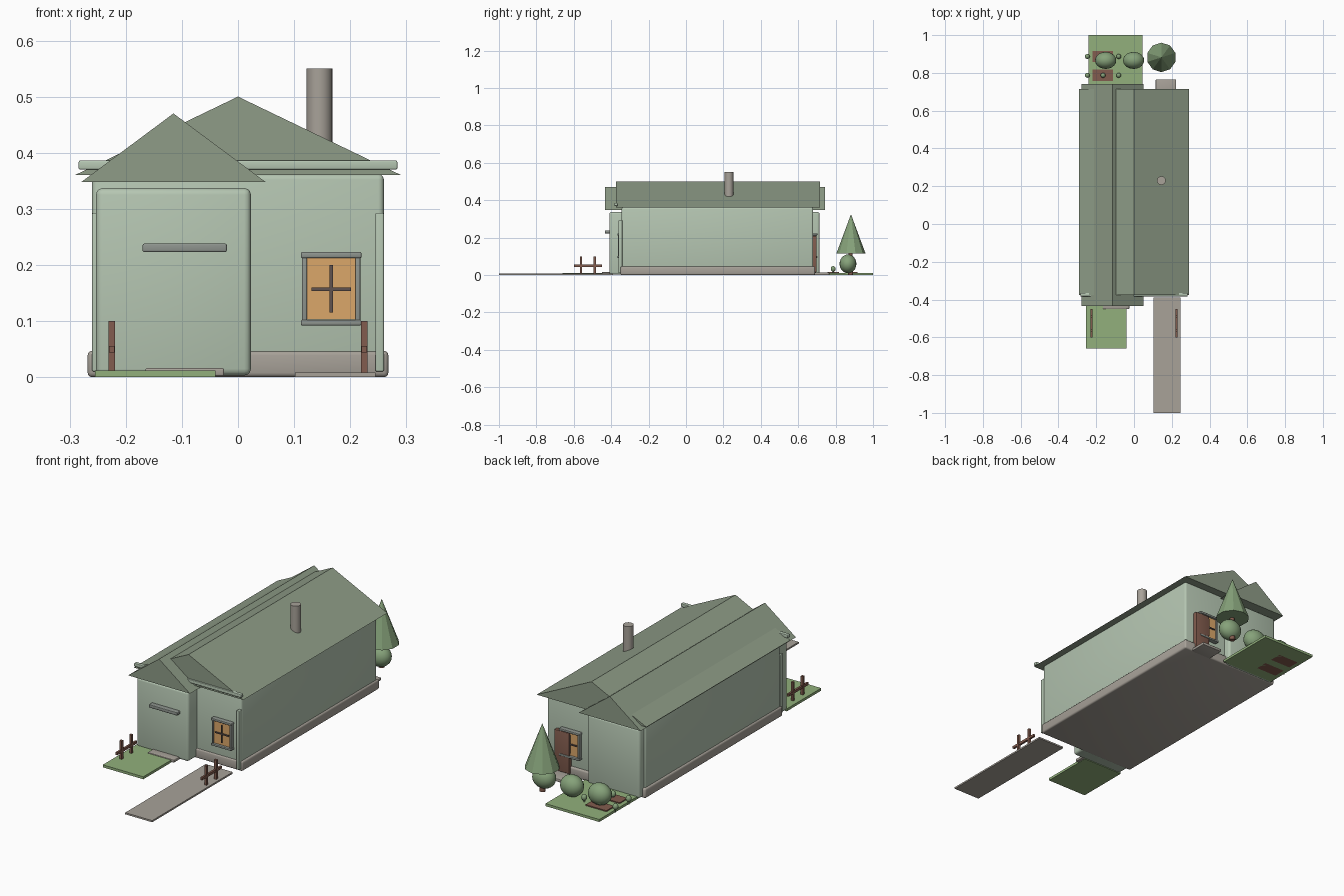
import bpy, bmesh, math
from mathutils import Matrix

cube = bpy.data.objects.get("Cube")
if cube:
    bpy.data.objects.remove(cube, do_unlink=True)


def material(name, r, g, b):
    """Flat colour from 0-255 display values, stored as linear."""
    lin = [((c / 255 + 0.055) / 1.055) ** 2.4 for c in (r, g, b)] + [1]
    m = bpy.data.materials.new(name)
    m.use_nodes = True
    m.diffuse_color = lin
    m.node_tree.nodes["Principled BSDF"].inputs["Base Color"].default_value = lin
    return m


SAGE = material("sage wall", 181, 198, 178)
ROOF = material("roof green", 142, 156, 135)
STONE = material("warm stone", 168, 162, 153)
FRAME = material("frame grey", 142, 148, 142)
GRASS = material("grass green", 146, 176, 124)
LEAF = material("leaf green", 134, 162, 122)
WOOD = material("brown wood", 130, 92, 78)
GLASS = material("amber glass", 219, 167, 106)
DARK = material("dark bar", 96, 82, 78)


def add(name, bm, mat, smooth=False):
    mesh = bpy.data.meshes.new(name)
    bmesh.ops.recalc_face_normals(bm, faces=bm.faces)
    for f in bm.faces:
        f.smooth = smooth
    bm.to_mesh(mesh)
    bm.free()
    mesh.materials.append(mat)
    obj = bpy.data.objects.new(name, mesh)
    bpy.context.scene.collection.objects.link(obj)
    return obj


def box(name, mat, x, y, z, bevel=0):
    """Box from (low, high) ranges, with optional rounded edges."""
    bm = bmesh.new()
    size = [r[1] - r[0] for r in (x, y, z)]
    mid = [(r[0] + r[1]) / 2 for r in (x, y, z)]
    bmesh.ops.create_cube(bm, size=1, matrix=Matrix.Translation(mid) @ Matrix.Diagonal((*size, 1)))
    if bevel:
        bmesh.ops.bevel(bm, geom=bm.edges[:], offset=bevel, segments=3, profile=0.5, affect='EDGES')
    return add(name, bm, mat, bevel > 0)


def gable(name, x, half, y, z):
    """Closed triangular prism running along y."""
    bm = bmesh.new()
    tri = [bm.verts.new(p) for p in ((x - half, y[0], z[0]), (x + half, y[0], z[0]), (x, y[0], z[1]))]
    face = bm.faces.new(tri)
    ext = bmesh.ops.extrude_face_region(bm, geom=[face], use_keep_orig=True)
    moved = [v for v in ext["geom"] if isinstance(v, bmesh.types.BMVert)]
    bmesh.ops.translate(bm, verts=moved, vec=(0, y[1] - y[0], 0))
    return add(name, bm, ROOF)


def cone(name, mat, x, y, z, r1, r2, sides, smooth=False):
    bm = bmesh.new()
    bmesh.ops.create_cone(bm, cap_ends=True, segments=sides, radius1=r1, radius2=r2, depth=z[1] - z[0],
                          matrix=Matrix.Translation((x, y, (z[0] + z[1]) / 2)))
    obj = add(name, bm, mat, smooth)
    if smooth:
        for f in obj.data.polygons:
            f.use_smooth = abs(f.normal.z) < 0.9
    return obj


def ball(name, x, y, z, rx, ry, rz):
    bm = bmesh.new()
    bmesh.ops.create_uvsphere(bm, u_segments=20, v_segments=12, radius=1,
                              matrix=Matrix.Translation((x, y, z)) @ Matrix.Diagonal((rx, ry, rz, 1)))
    return add(name, bm, LEAF, True)


def window(name, x, wall, out):
    """Framed window on a wall at y=wall, facing out (-1 front, 1 back)."""
    def part(label, mat, dx, z, depth, bevel=0):
        y = sorted((wall - out * 0.005, wall + out * depth))
        box(f"{name}_{label}", mat, (x + dx[0], x + dx[1]), y, z, bevel)
    part("pane", GLASS, (-0.044, 0.044), (0.103, 0.213), 0.012)
    for side, s in (("left", 1), ("right", -1)):
        part(f"{side}_jamb", FRAME, sorted((s * 0.043, s * 0.052)), (0.097, 0.216), 0.018, 0.002)
    part("lintel", FRAME, (-0.054, 0.054), (0.212, 0.223), 0.022, 0.003)
    part("sill", FRAME, (-0.054, 0.054), (0.092, 0.102), 0.022, 0.003)
    part("upright_bar", DARK, (-0.003, 0.003), (0.115, 0.2), 0.017)
    part("cross_bar", DARK, (-0.035, 0.035), (0.154, 0.16), 0.017)


# House body
box("foundation", STONE, (-0.268, 0.268), (-0.35, 0.69), (0, 0.047), 0.008)
box("main_walls", SAGE, (-0.26, 0.26), (-0.345, 0.68), (0.002, 0.362), 0.01)
box("side_wing", SAGE, (-0.253, 0.023), (-0.41, 0.714), (0.003, 0.337), 0.012)
for side, s in (("left", 1), ("right", -1)):
    box(f"{side}_corner_trim", SAGE, sorted((s * 0.245, s * 0.26)), (-0.362, -0.34), (0.01, 0.293), 0.003)

# Roofs, eave beam and flue
gable("main_roof", 0, 0.291, (-0.375, 0.716), (0.36, 0.5))
gable("wing_roof", -0.115, 0.164, (-0.434, 0.742), (0.348, 0.47))
box("eave_beam", SAGE, (-0.284, 0.284), (-0.383, -0.365), (0.37, 0.386), 0.003)
cone("chimney_pipe", STONE, 0.145, 0.23, (0.41, 0.55), 0.023, 0.023, 24, True)

# Wall fittings and openings
box("wing_ledge", FRAME, (-0.17, -0.02), (-0.434, -0.405), (0.223, 0.238), 0.003)
window("front_window", 0.166, -0.345, -1)
window("back_window", 0.13, 0.68, 1)
box("back_door", WOOD, (0.13, 0.21), (0.675, 0.699), (0.015, 0.21), 0.003)

# Ground pieces
box("front_lawn", GRASS, (-0.255, -0.04), (-0.66, -0.4), (0, 0.012))
box("back_lawn", GRASS, (-0.24, 0.045), (0.7, 1.0), (0, 0.012))
box("front_path", STONE, (0.102, 0.245), (-1.0, -0.39), (0, 0.008))
box("front_step", STONE, (-0.165, -0.025), (-0.45, -0.4), (0.002, 0.016), 0.003)
box("back_step", STONE, (0.115, 0.223), (0.68, 0.766), (0, 0.014), 0.003)

# Short fences either side of the front
for side, x in (("left", 0.225), ("right", -0.225)):
    box(f"{side}_fence_rail", WOOD, (x - 0.005, x + 0.005), (-0.6, -0.45), (0.044, 0.056))
    for i, y in enumerate((-0.562, -0.488)):
        box(f"{side}_fence_post_{i + 1}", WOOD, (x - 0.006, x + 0.006), (y - 0.006, y + 0.006), (0.005, 0.1))

# Tree and bushes
cone("tree_trunk", WOOD, 0.145, 0.88, (0, 0.13), 0.013, 0.011, 12, True)
cone("tree_crown", LEAF, 0.145, 0.882, (0.115, 0.325), 0.078, 0, 10)
for i in range(3):
    ball(f"bush_{i + 1}", -0.15 + 0.148 * i, 0.866, 0.06, 0.056, 0.045, 0.05)

# Flower beds with small plants
for row, y in enumerate((0.787, 0.887)):
    box(f"flower_bed_{row + 1}", WOOD, (-0.22, -0.11), (y - 0.03, y + 0.03), (-0.0, 0.017))
    for i, x in enumerate((-0.247, -0.164, -0.081)):
        cone(f"plant_stem_{row + 1}_{i + 1}", LEAF, x, y, (0.005, 0.03), 0.003, 0.003, 8)
        ball(f"plant_{row + 1}_{i + 1}", x, y, 0.033, 0.013, 0.013, 0.015)
